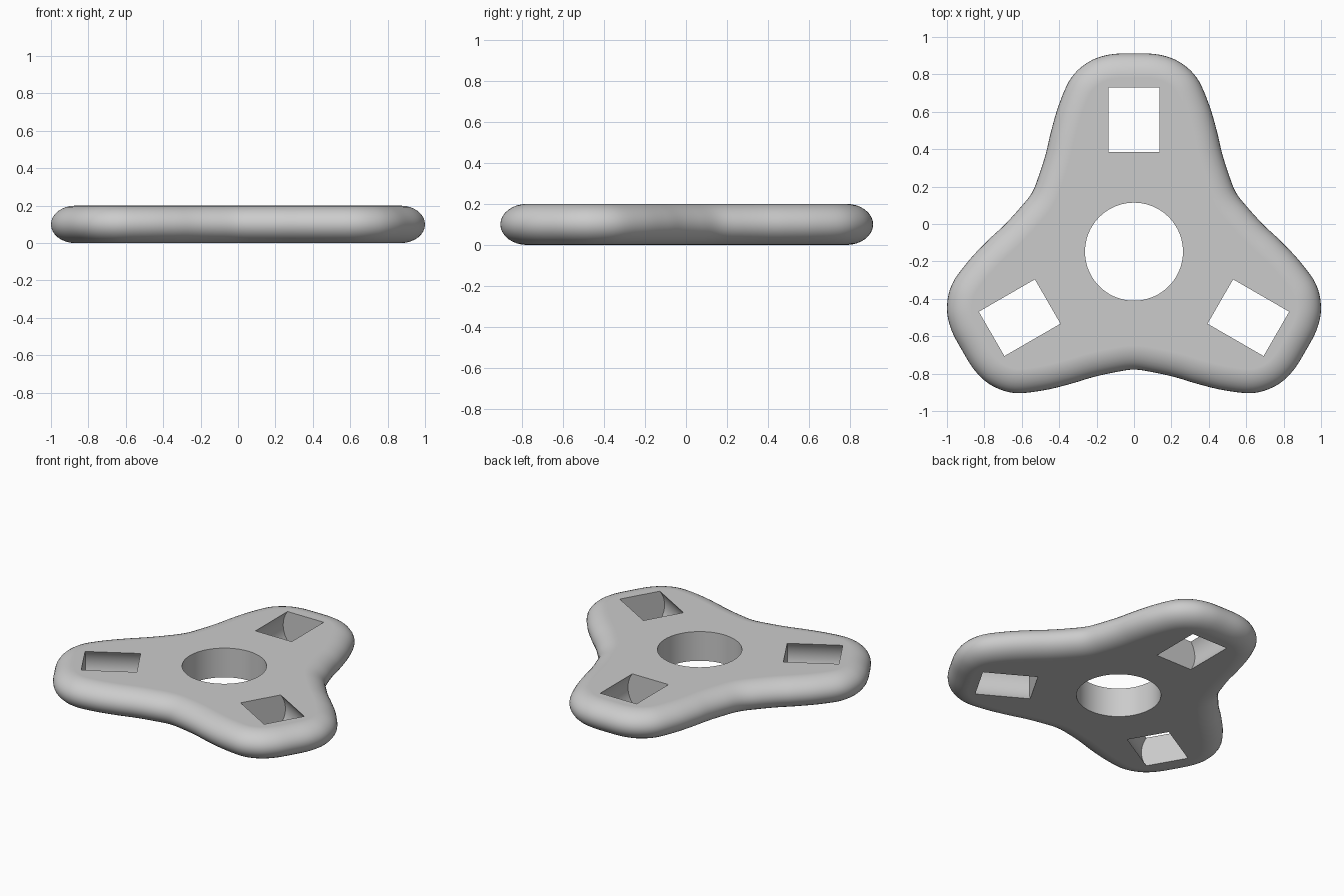
import bpy, bmesh
from math import sin, cos, pi, radians, hypot
from mathutils import Vector, Matrix

HEIGHT, HUB_Y, ROUND = 0.2, -0.148, 0.13

old = bpy.data.objects.get("Cube")
if old:
    bpy.data.objects.remove(old, do_unlink=True)

grey = bpy.data.materials.new("plain_grey")
grey.use_nodes = True
grey.diffuse_color = (0.6, 0.6, 0.6, 1)
grey.node_tree.nodes["Principled BSDF"].inputs["Base Color"].default_value = (0.6, 0.6, 0.6, 1)


def spline(points, steps):
    """Closed smooth curve through the points."""
    out, n = [], len(points)
    for i in range(n):
        a, b, c, d = (points[(i + k) % n] for k in (-1, 0, 1, 2))
        for s in range(steps):
            t = s / steps
            out.append(b + (c - a) * t / 2 + (a * 2 - b * 5 + c * 4 - d) * t * t / 2
                       + (b * 3 - a - c * 3 + d) * t ** 3 / 2)
    return out


# Half of one arm from tip to valley, mirrored and repeated three times
half = [Vector(p) for p in ((0, 1.06), (0.13, 1.054), (0.24, 1.016), (0.335, 0.931),
                            (0.4, 0.79), (0.443, 0.645), (0.47, 0.53), (0.505, 0.418),
                            (0.546, 0.315))]
arm = half[:-1] + [half[-1]]
arm = [Vector((-p.x, p.y)) for p in reversed(half[1:-1])] + arm
points = []
for k in range(3):
    points += [Matrix.Rotation(radians(-120 * k), 2) @ p for p in arm]
outline = spline(points, 5)
count = len(outline)
inward = []
for i in range(count):
    t = (outline[(i + 1) % count] - outline[i - 1]).normalized()
    inward.append(Vector((t.y, -t.x)))

# Body: rounded rim lofted between flat caps
bm = bmesh.new()
rings = []
for s in range(17):
    a = -pi / 2 + pi * s / 16
    inset, z = ROUND * (1 - cos(a)), HEIGHT / 2 * (1 + sin(a))
    rings.append([bm.verts.new((*(p + n * inset), z)) for p, n in zip(outline, inward)])
for low, high in zip(rings, rings[1:]):
    for i in range(count):
        j = (i + 1) % count
        bm.faces.new((low[i], low[j], high[j], high[i]))
bm.faces.new(rings[0])
bm.faces.new(rings[-1])
bmesh.ops.recalc_face_normals(bm, faces=bm.faces)
mesh = bpy.data.meshes.new("spinner_body")
bm.to_mesh(mesh)
bm.free()
mesh.materials.append(grey)
body = bpy.data.objects.new("spinner_body", mesh)
body.location.y = HUB_Y
bpy.context.collection.objects.link(body)


def cut(name, radius, depth, matrix):
    """Bore a cylinder out of the body."""
    bpy.ops.mesh.primitive_cylinder_add(vertices=96, radius=radius, depth=depth)
    cutter = bpy.context.object
    cutter.name = name
    cutter.hide_render = True
    cutter.data.materials.append(grey)
    cutter.matrix_world = Matrix.Translation((0, HUB_Y, 0)) @ matrix
    mod = body.modifiers.new(name, "BOOLEAN")
    mod.operation, mod.solver, mod.object = "DIFFERENCE", "EXACT", cutter
    bpy.context.view_layer.update()
    bpy.context.view_layer.objects.active = body
    bpy.ops.object.modifier_apply(modifier=name)
    bpy.data.objects.remove(cutter, do_unlink=True)


# Bearing hole, then one lying barrel-shaped pocket per arm
cut("bearing_hole", 0.262, 1, Matrix.Identity(4))
for k in range(3):
    cut("weight_pocket", hypot(0.137, HEIGHT / 2), 0.346,
        Matrix.Rotation(radians(120 * k), 4, "Z")
        @ Matrix.Translation((0, 0.706, HEIGHT / 2)) @ Matrix.Rotation(pi / 2, 4, "X"))

# Smooth rim and bores with crisp cut edges
bpy.ops.object.select_all(action="DESELECT")
body.select_set(True)
bpy.context.view_layer.objects.active = body
bpy.ops.object.shade_smooth_by_angle(angle=radians(30))
weighted = body.modifiers.new("flat_caps", "WEIGHTED_NORMAL")
weighted.keep_sharp = True
